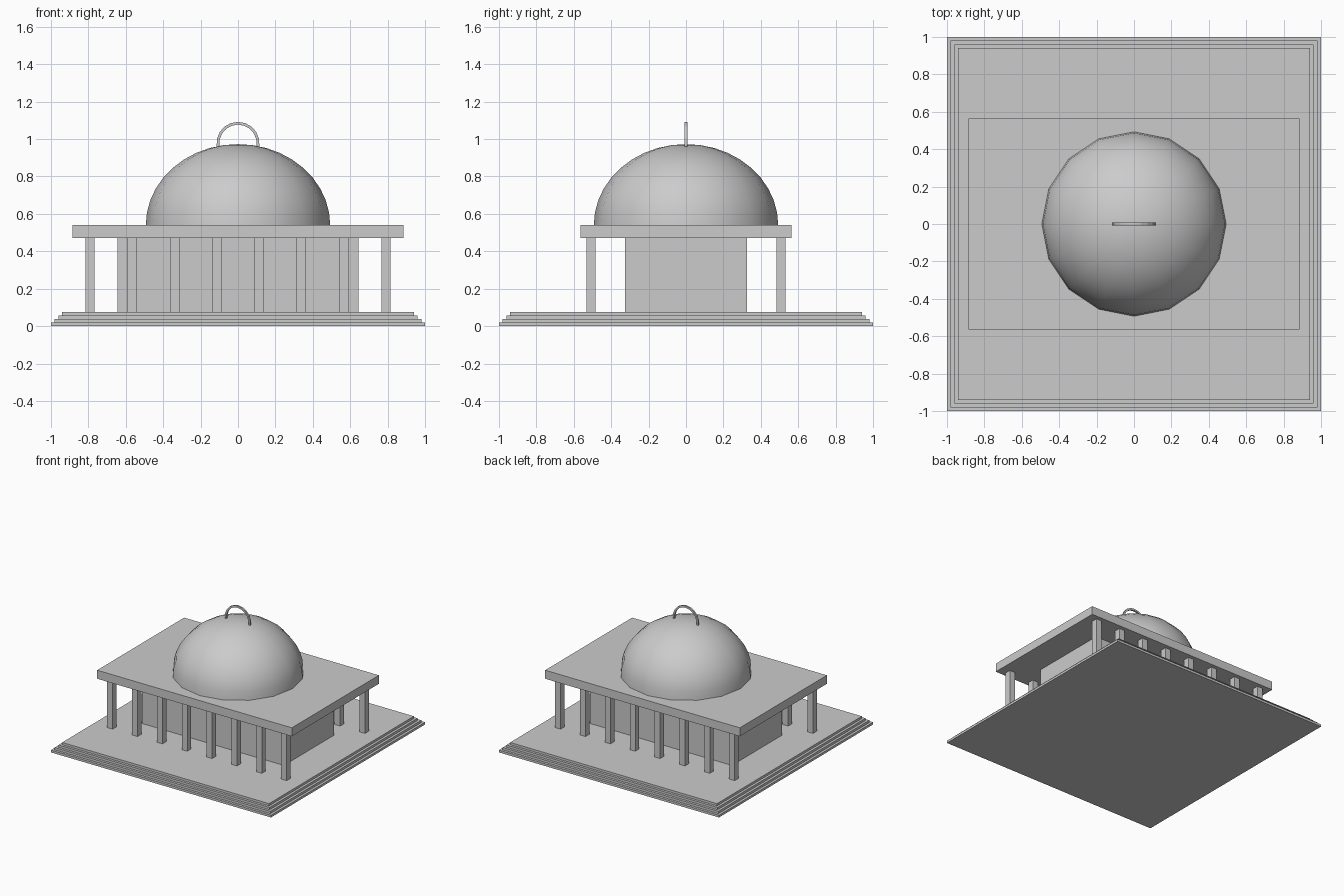
import bpy, bmesh
from math import sin, cos, pi, radians

cube = bpy.data.objects.get("Cube")
if cube:
    bpy.data.objects.remove(cube, do_unlink=True)

stone = bpy.data.materials.new("pale_grey_stone")
stone.use_nodes = True
GREY = (0.6, 0.6, 0.6, 1)
stone.diffuse_color = GREY
stone.node_tree.nodes["Principled BSDF"].inputs["Base Color"].default_value = GREY


def finish(name, bm):
    bmesh.ops.recalc_face_normals(bm, faces=bm.faces)
    mesh = bpy.data.meshes.new(name)
    bm.to_mesh(mesh)
    bm.free()
    mesh.materials.append(stone)
    obj = bpy.data.objects.new(name, mesh)
    bpy.context.collection.objects.link(obj)
    return obj


def box(name, x, y, half_x, half_y, z0, z1):
    bm = bmesh.new()
    bmesh.ops.create_cube(bm, size=2)
    for v in bm.verts:
        v.co = (x + v.co.x * half_x, y + v.co.y * half_y,
                z0 if v.co.z < 0 else z1)
    return finish(name, bm)


# Stepped square platform
STEPS, TOP = 4, 0.075
for i in range(STEPS):
    half = 1 - 0.02 * i
    box(f"platform_step_{i + 1}", 0, 0, half, half,
        TOP * i / STEPS, TOP * (i + 1) / STEPS)

# Inner hall and flat roof
box("hall_walls", 0, 0, 0.645, 0.325, TOP, 0.47)
box("roof_slab", 0, 0, 0.885, 0.565, 0.47, 0.54)

# A row of square columns along the front and the back
for side, y in (("front", -0.508), ("back", 0.508)):
    for i in range(8):
        x = -0.791 + i * 0.226
        box(f"{side}_column_{i + 1}", x, y, 0.025, 0.025, TOP, 0.47)

# Sixteen-sided dome, lathed from a quarter ellipse
SIDES, RINGS = 16, 10
bm = bmesh.new()
rings = []
for j in range(RINGS):
    a = pi / 2 * j / RINGS
    rings.append([bm.verts.new((0.493 * cos(a) * cos(2 * pi * k / SIDES),
                                0.493 * cos(a) * sin(2 * pi * k / SIDES),
                                0.54 + 0.433 * sin(a))) for k in range(SIDES)])
apex = bm.verts.new((0, 0, 0.973))
for k in range(SIDES):
    n = (k + 1) % SIDES
    for low, high in zip(rings, rings[1:]):
        bm.faces.new((low[k], low[n], high[n], high[k]))
    bm.faces.new((rings[-1][k], rings[-1][n], apex))
bm.faces.new(rings[0][::-1])
dome = finish("dome", bm)

# Thin crescent hoop standing on the dome
bm = bmesh.new()
sections = []
for k in range(13):
    a = radians(-25 + 230 * k / 12)
    sections.append([bm.verts.new((r * cos(a), y, 0.977 + r * sin(a)))
                     for r, y in ((0.1, -0.007), (0.115, -0.007),
                                  (0.115, 0.007), (0.1, 0.007))])
for s, t in zip(sections, sections[1:]):
    for k in range(4):
        n = (k + 1) % 4
        bm.faces.new((s[k], s[n], t[n], t[k]))
bm.faces.new(sections[0])
bm.faces.new(sections[-1][::-1])
finish("crescent_hoop", bm)

# Smooth dome with a crisp lower edge
bpy.ops.object.select_all(action='DESELECT')
dome.select_set(True)
bpy.context.view_layer.objects.active = dome
bpy.ops.object.shade_smooth_by_angle(angle=radians(40))
